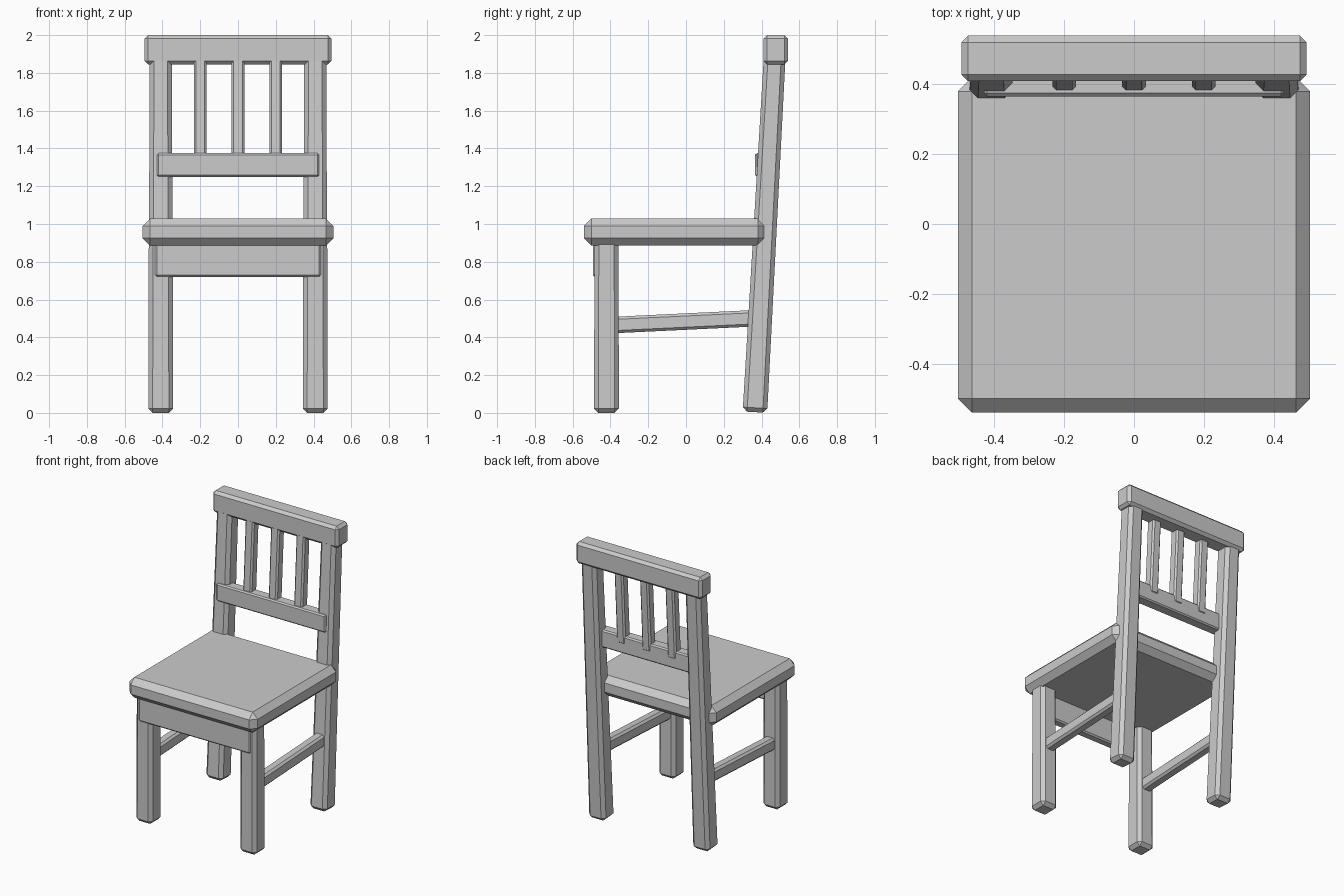
import bpy
import bmesh
from mathutils import Matrix, Vector

cube = bpy.data.objects.get("Cube")
if cube:
    bpy.data.objects.remove(cube, do_unlink=True)

GREY = (0.6, 0.6, 0.6, 1.0)
paint = bpy.data.materials.new("grey paint")
paint.use_nodes = True
paint.diffuse_color = GREY
for node in paint.node_tree.nodes:
    if node.type == "BSDF_PRINCIPLED":
        node.inputs["Base Color"].default_value = GREY

LEAN = 0.0555  # backward lean of the chair back


def bar(name, low, high, bevel, taper=1.0, tilt=0.0, pivot=(0, 0, 0)):
    """Chamfered box between two corners, narrowed at the top, tilted about x."""
    low, high = Vector(low), Vector(high)
    centre, size = (low + high) / 2, high - low
    bm = bmesh.new()
    bmesh.ops.create_cube(bm, size=1)
    for v in bm.verts:
        k = taper if v.co.z > 0 else 1.0
        v.co = Vector((v.co.x * size.x * k, v.co.y * size.y * k, v.co.z * size.z)) + centre
    bmesh.ops.bevel(bm, geom=bm.edges[:], offset=bevel, segments=1,
                    affect="EDGES", clamp_overlap=True)
    turn = Matrix.Rotation(tilt, 4, "X")
    bm.transform(Matrix.Translation(pivot) @ turn @ Matrix.Translation(-Vector(pivot)))
    bmesh.ops.recalc_face_normals(bm, faces=bm.faces[:])
    mesh = bpy.data.meshes.new(name)
    bm.to_mesh(mesh)
    bm.free()
    mesh.materials.append(paint)
    obj = bpy.data.objects.new(name, mesh)
    bpy.context.collection.objects.link(obj)
    return obj


# Seat and front apron
bar("seat", (-0.505, -0.54, 0.885), (0.505, 0.42, 1.03), 0.04)
bar("front_apron", (-0.44, -0.493, 0.72), (0.44, -0.43, 0.91), 0.01)

# Legs, back posts and side stretchers
foot = (0, 0.365, 0.004)
for side, s in (("right", -1), ("left", 1)):
    def span(inner, outer):
        return sorted((s * inner, s * outer))

    a, b = span(0.343, 0.475)
    bar(f"{side}_front_leg", (a, -0.487, 0), (b, -0.355, 0.92), 0.023, taper=0.96)
    bar(f"{side}_back_post", (a, 0.3, 0.004), (b, 0.43, 1.965), 0.023,
        taper=0.88, tilt=-LEAN, pivot=foot)
    a, b = span(0.372, 0.446)
    bar(f"{side}_stretcher", (a, -0.39, 0.44), (b, 0.36, 0.527), 0.014,
        tilt=0.048, pivot=(0, 0, 0.483))

# Back rails
bar("top_rail", (-0.495, 0.41, 1.845), (0.495, 0.54, 2.0), 0.019)
bar("lower_back_rail", (-0.43, 0.366, 1.25), (0.43, 0.445, 1.375), 0.009)

# Upright back slats
for name, x in (("right_slat", -0.2), ("middle_slat", 0), ("left_slat", 0.2)):
    bar(name, (x - 0.034, 0.308, 1.32), (x + 0.034, 0.376, 1.9), 0.011,
        tilt=-LEAN, pivot=foot)
